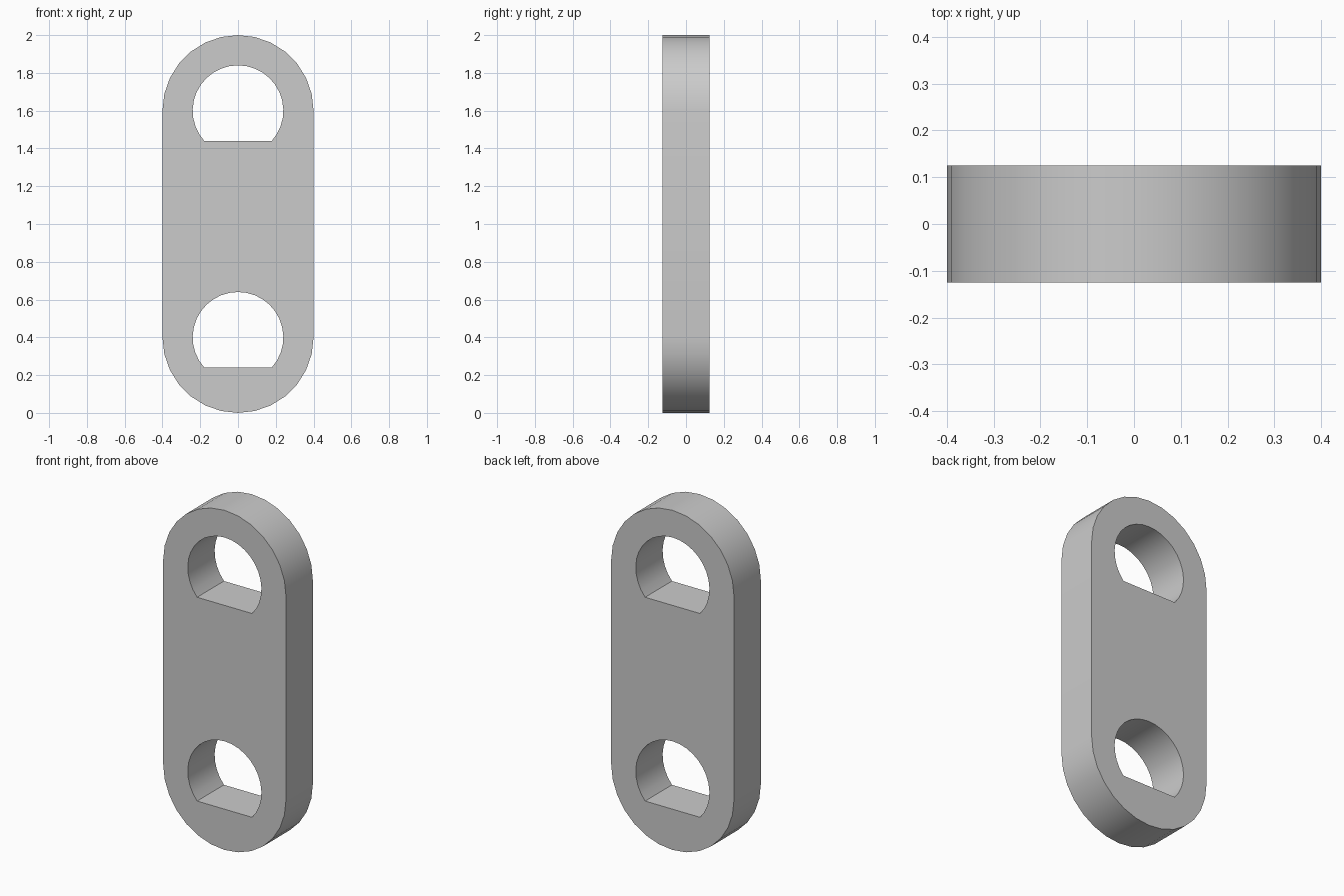
import bpy
import bmesh
from math import asin, cos, sin, pi
from mathutils import Vector

cube = bpy.data.objects.get("Cube")
if cube:
    bpy.data.objects.remove(cube, do_unlink=True)

RADIUS, DEPTH = 0.4, 0.25
LOW, HIGH = 0.4, 1.6            # heights of the two end centres
HOLE, FLAT = 0.24, 0.16         # hole radius, drop to its flat floor


def arc(radius, z, start, end, steps):
    """Points of an arc in the front plane."""
    angles = [start + (end - start) * i / steps for i in range(steps + 1)]
    return [Vector((radius * cos(a), -DEPTH / 2, z + radius * sin(a))) for a in angles]


def add_loop(bm, points):
    verts = [bm.verts.new(p) for p in points]
    return [bm.edges.new((v, verts[i - 1])) for i, v in enumerate(verts)]


bm = bmesh.new()

# Rounded outline with two D-shaped holes
edges = add_loop(bm, arc(RADIUS, HIGH, 0, pi, 14) + arc(RADIUS, LOW, pi, 2 * pi, 14))
dip = asin(FLAT / HOLE)
for z in (LOW, HIGH):
    edges += add_loop(bm, arc(HOLE, z, -dip, pi + dip, 24))
bmesh.ops.triangle_fill(bm, use_beauty=True, edges=edges, normal=(0, -1, 0))

# Thickness
result = bmesh.ops.extrude_face_region(bm, geom=bm.faces[:], use_keep_orig=True)
moved = [g for g in result["geom"] if isinstance(g, bmesh.types.BMVert)]
bmesh.ops.translate(bm, verts=moved, vec=(0, DEPTH, 0))
bmesh.ops.recalc_face_normals(bm, faces=bm.faces[:])

mesh = bpy.data.meshes.new("link_plate")
bm.to_mesh(mesh)
bm.free()
plate = bpy.data.objects.new("link_plate", mesh)
bpy.context.collection.objects.link(plate)

# Plain grey
grey = bpy.data.materials.new("light_grey")
grey.use_nodes = True
colour = (0.6, 0.6, 0.6, 1)
grey.diffuse_color = colour
grey.node_tree.nodes["Principled BSDF"].inputs["Base Color"].default_value = colour
mesh.materials.append(grey)

# Smooth rims, crisp corners
bpy.ops.object.select_all(action="DESELECT")
plate.select_set(True)
bpy.context.view_layer.objects.active = plate
bpy.ops.object.shade_smooth_by_angle(angle=pi / 6)
